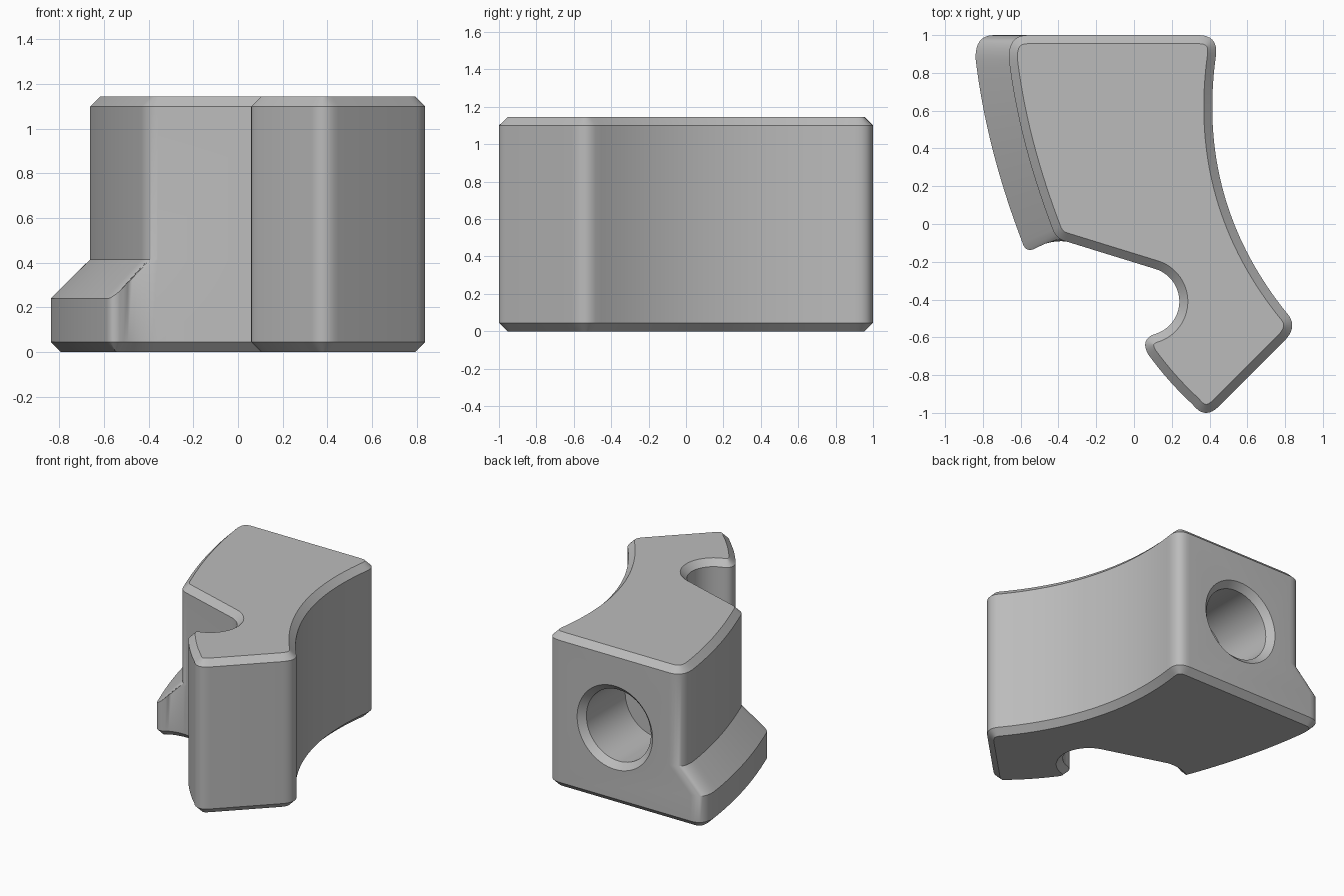
import bpy, bmesh, math
from mathutils import Vector

if "Cube" in bpy.data.objects:
    bpy.data.objects.remove(bpy.data.objects["Cube"])

HEIGHT, CHAMFER, STEP = 1.145, 0.045, 0.415


def bend(a, c, b, n=8):
    """Points on a curve from a to b pulled towards c, without the last one."""
    a, b, c = Vector(a), Vector(b), Vector(c)
    return [a * (1 - t) ** 2 + c * 2 * t * (1 - t) + b * t * t
            for t in (i / n for i in range(n))]


def arc(centre, r, start, end, n):
    angles = (math.radians(start + (end - start) * i / n) for i in range(n))
    return [Vector(centre) + Vector((math.cos(a), math.sin(a))) * r for a in angles]


def inset(points, d):
    """Move a counter-clockwise outline inwards by d."""
    out = []
    for i, p in enumerate(points):
        e1 = (p - points[i - 1]).normalized()
        e2 = (points[(i + 1) % len(points)] - p).normalized()
        n1, n2 = Vector((-e1.y, e1.x)), Vector((-e2.y, e2.x))
        out.append(p + (n1 + n2) * d / max(1 + n1.dot(n2), 0.5))
    return out


def loft(name, rings):
    """Join rings of 3D points, bottom first, into a closed solid."""
    bm = bmesh.new()
    loops = [[bm.verts.new(p) for p in ring] for ring in rings]
    for low, high in zip(loops, loops[1:]):
        for i in range(len(low)):
            j = (i + 1) % len(low)
            bm.faces.new((low[i], low[j], high[j], high[i]))
    bm.faces.new(loops[0][::-1])
    bm.faces.new(loops[-1])
    bmesh.ops.remove_doubles(bm, verts=bm.verts, dist=0.0005)
    bmesh.ops.recalc_face_normals(bm, faces=bm.faces)
    mesh = bpy.data.meshes.new(name)
    bm.to_mesh(mesh)
    bm.free()
    obj = bpy.data.objects.new(name, mesh)
    bpy.context.collection.objects.link(obj)
    return obj


def at(points, z):
    return [Vector((p.x, p.y, z)) for p in points]


# Left side with the ledge, and the matching side of the body above it
ledge_side = (bend((-.74, 1), (-.845, 1), (-.838, .87))
              + bend((-.838, .87), (-.782, .40), (-.59, -.10), 24)
              + bend((-.59, -.10), (-.575, -.15), (-.53, -.133))
              + bend((-.53, -.133), (-.46, -.085), (-.36, -.092)))
body_side = (bend((-.56, 1), (-.67, 1), (-.662, .87))
             + bend((-.662, .87), (-.61, .44), (-.43, -.03), 24)
             + bend((-.43, -.03), (-.41, -.08), (-.36, -.092), 16))

# Shared outline: sloped edge, notch, foot, hollow side, back corner
shared = ([Vector((-.36, -.092))]
          + arc((.06, -.41), .18, 73, -80, 24)
          + bend((.095, -.588), (.035, -.62), (.075, -.69))
          + bend((.075, -.69), (.18, -.835), (.31, -.955))
          + bend((.31, -.955), (.375, -1.04), (.45, -.965))
          + [Vector((.45, -.965))]
          + bend((.795, -.62), (.865, -.55), (.82, -.485))
          + bend((.82, -.485), (.323, .121), (.435, .90), 40)
          + bend((.435, .90), (.443, 1), (.34, 1))
          + [Vector((.34, 1))])

base = ledge_side + shared
body = body_side + shared

# The ledge slopes up to the body at 45 degrees
slope_foot = [Vector((p.x, p.y, STEP - min((p - q).length, .175)))
              for p, q in zip(base, body)]

block = loft("curved_block", [
    at(inset(base, CHAMFER), 0), at(base, CHAMFER), slope_foot, at(body, STEP),
    at(body, HEIGHT - CHAMFER), at(inset(body, CHAMFER), HEIGHT)])

# Countersunk blind hole in the back
hole = loft("hole_cutter", [
    [Vector((-.115 + r * math.cos(a), y, HEIGHT / 2 + r * math.sin(a)))
     for a in (math.tau * i / 64 for i in range(64))]
    for y, r in ((.5, .265), (.955, .265), (1.02, .33))])
hole.hide_render = True
cut = block.modifiers.new("back_hole", 'BOOLEAN')
cut.operation, cut.solver, cut.object = 'DIFFERENCE', 'EXACT', hole

bpy.ops.object.select_all(action='DESELECT')
bpy.context.view_layer.objects.active = block
block.select_set(True)
bpy.ops.object.modifier_apply(modifier=cut.name)
bpy.data.objects.remove(hole)

# Plain grey finish
grey = bpy.data.materials.new("plain_grey")
grey.use_nodes = True
colour = (.5, .5, .5, 1)
grey.diffuse_color = colour
grey.node_tree.nodes["Principled BSDF"].inputs["Base Color"].default_value = colour
block.data.materials.clear()
block.data.materials.append(grey)
bpy.ops.object.shade_smooth_by_angle(angle=math.radians(30))
